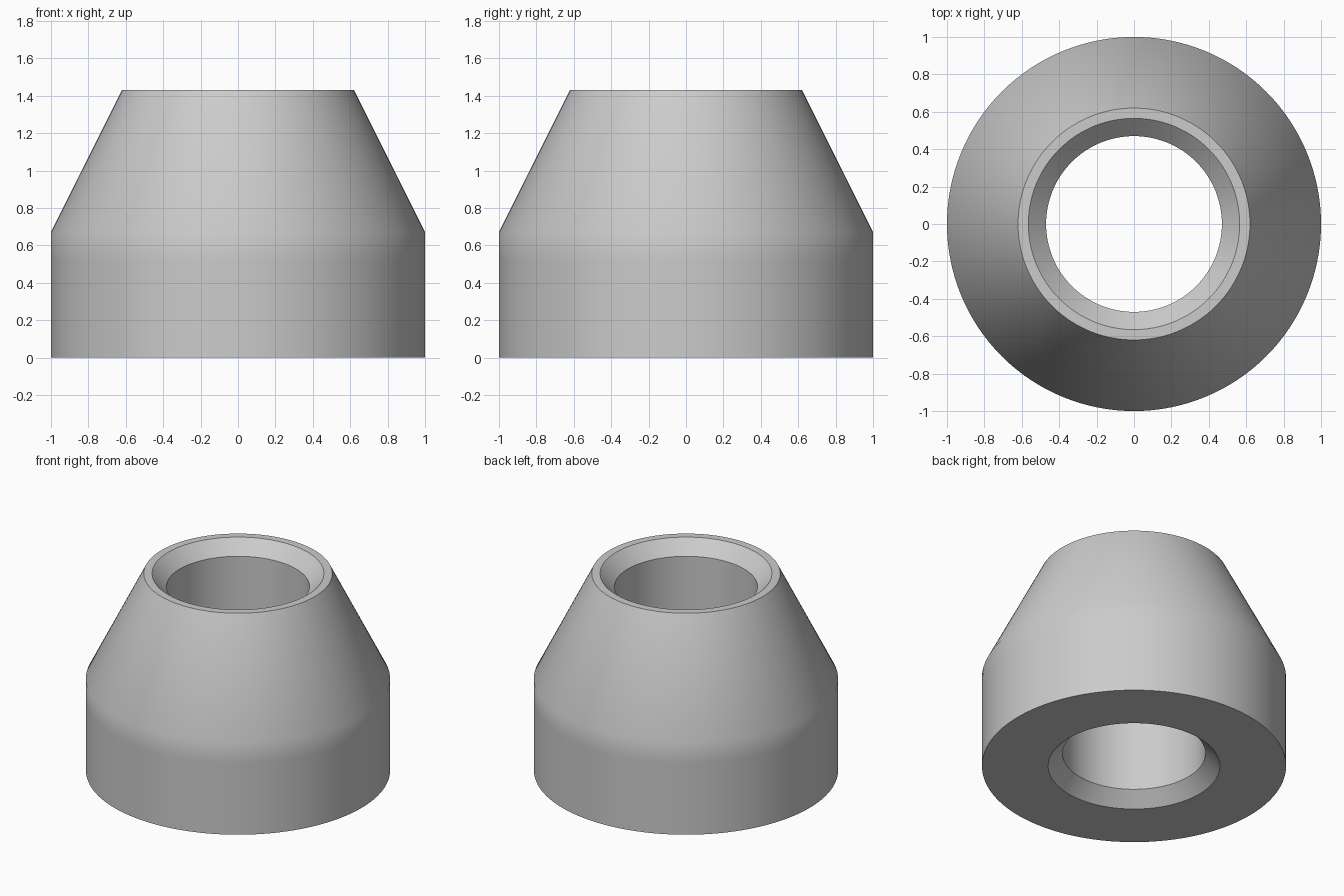
import bpy
import bmesh
import math

cube = bpy.data.objects.get("Cube")
if cube:
    bpy.data.objects.remove(cube, do_unlink=True)

SEGMENTS = 128
HEIGHT = 1.43
BORE = 0.47
RIM = 0.565
CHAMFER = RIM - BORE

# Closed cross-section (radius, height): outer wall, taper, rim, chamfered bore
profile = [
    (1.0, 0.0), (1.0, 0.52), (1.0, 0.67), (0.62, HEIGHT),
    (RIM, HEIGHT), (BORE, HEIGHT - CHAMFER),
    (BORE, CHAMFER), (RIM, 0.0),
]

grey = bpy.data.materials.new("plain grey")
grey.use_nodes = True
color = (0.6, 0.6, 0.6, 1.0)
grey.diffuse_color = color
grey.node_tree.nodes["Principled BSDF"].inputs["Base Color"].default_value = color

# Revolve the section into a hollow tapered collar
bm = bmesh.new()
verts = [bm.verts.new((r, 0, z)) for r, z in profile]
edges = [bm.edges.new((v, verts[(i + 1) % len(verts)])) for i, v in enumerate(verts)]
bmesh.ops.spin(bm, geom=verts + edges, cent=(0, 0, 0), axis=(0, 0, 1),
               angle=math.tau, steps=SEGMENTS, use_merge=True)
bmesh.ops.remove_doubles(bm, verts=bm.verts, dist=0.0001)
bmesh.ops.recalc_face_normals(bm, faces=bm.faces)

mesh = bpy.data.meshes.new("tapered_collar")
bm.to_mesh(mesh)
bm.free()
mesh.materials.append(grey)
collar = bpy.data.objects.new("tapered_collar", mesh)
bpy.context.collection.objects.link(collar)

# Soft shoulder, crisp rim and chamfers
bpy.ops.object.select_all(action="DESELECT")
collar.select_set(True)
bpy.context.view_layer.objects.active = collar
bpy.ops.object.shade_smooth_by_angle(angle=math.radians(30))
